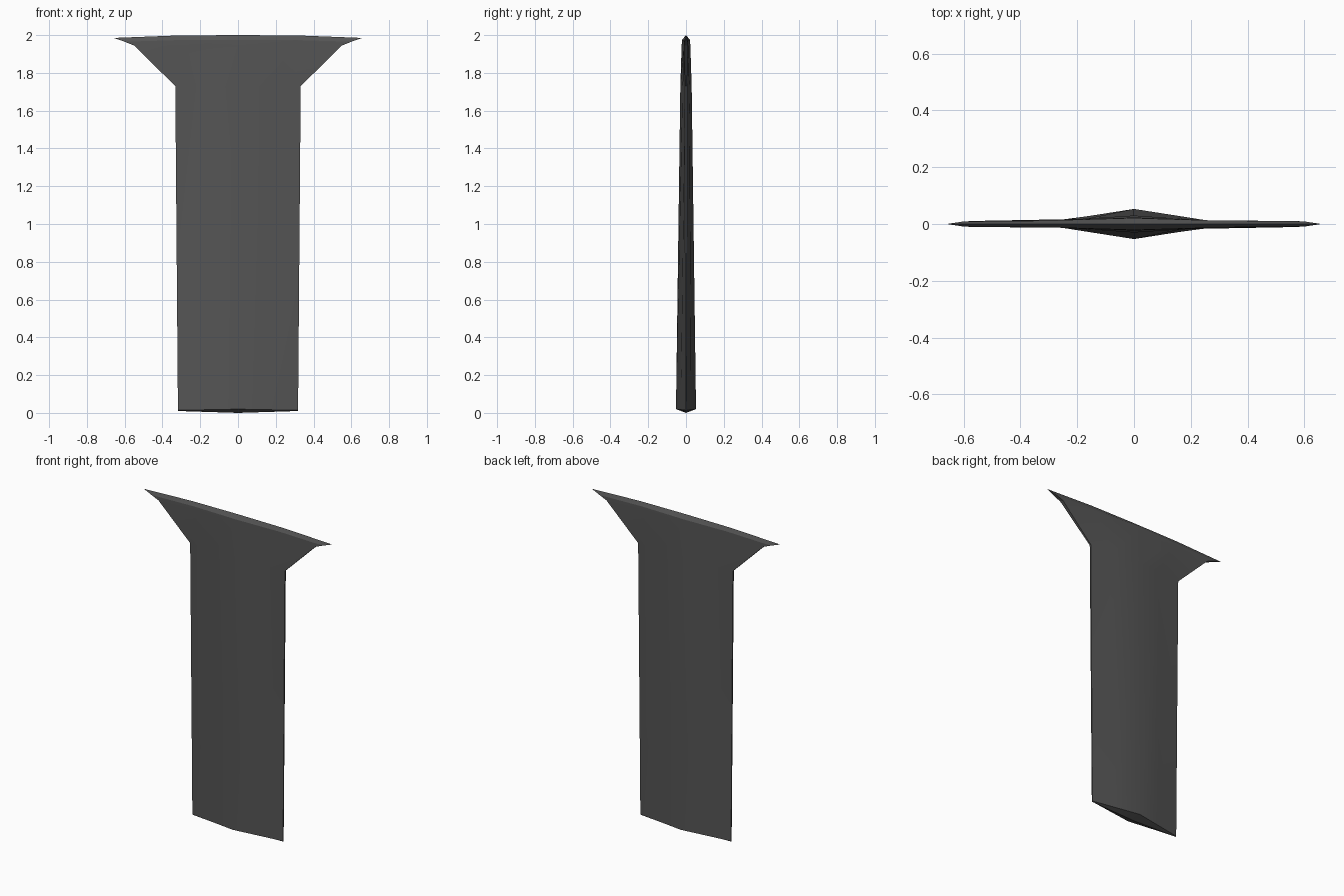
import bpy, bmesh, math

if "Cube" in bpy.data.objects:
    bpy.data.objects.remove(bpy.data.objects["Cube"])

# Each row: half width, mid x, (z centre, mid, edge), (half depth centre, mid, edge)
ROWS = [
    (0.317, 0.160, (0.000, 0.005, 0.010), (0.000, 0.000, 0.000)),  # bottom ridge
    (0.318, 0.160, (0.020, 0.017, 0.014), (0.053, 0.028, 0.003)),  # blade foot
    (0.332, 0.170, (1.730, 1.730, 1.730), (0.030, 0.018, 0.005)),  # blade shoulder
    (0.550, 0.280, (1.945, 1.945, 1.945), (0.023, 0.012, 0.011)),  # flare
    (0.600, 0.300, (1.975, 1.974, 1.965), (0.021, 0.012, 0.009)),  # rim
    (0.660, 0.320, (2.000, 1.998, 1.985), (0.000, 0.000, 0.000)),  # top edge
]

grey = bpy.data.materials.new("dark grey")
grey.diffuse_color = (0.09, 0.09, 0.09, 1)
grey.use_nodes = True
grey.node_tree.nodes["Principled BSDF"].inputs["Base Color"].default_value = grey.diffuse_color

# Flared blade: closed loops stacked from the bottom ridge to the top edge
bm = bmesh.new()
loops = []
for w, m, z, y in ROWS:
    half = [(-w, z[2], y[2]), (-m, z[1], y[1]), (0, z[0], y[0]),
            (m, z[1], y[1]), (w, z[2], y[2])]
    ring = [(x, -d, h) for x, h, d in half] + [(x, d, h) for x, h, d in reversed(half)]
    loops.append([bm.verts.new(p) for p in ring])
for a, b in zip(loops, loops[1:]):
    n = len(a)
    for i in range(n):
        j = (i + 1) % n
        bm.faces.new((a[i], a[j], b[j], b[i]))
bmesh.ops.remove_doubles(bm, verts=bm.verts, dist=0.0005)
bmesh.ops.recalc_face_normals(bm, faces=bm.faces)

mesh = bpy.data.meshes.new("flared_blade")
bm.to_mesh(mesh)
bm.free()
mesh.materials.append(grey)
blade = bpy.data.objects.new("flared_blade", mesh)
bpy.context.collection.objects.link(blade)
bpy.context.view_layer.objects.active = blade
blade.select_set(True)
bpy.ops.object.shade_smooth_by_angle(angle=math.radians(14))
